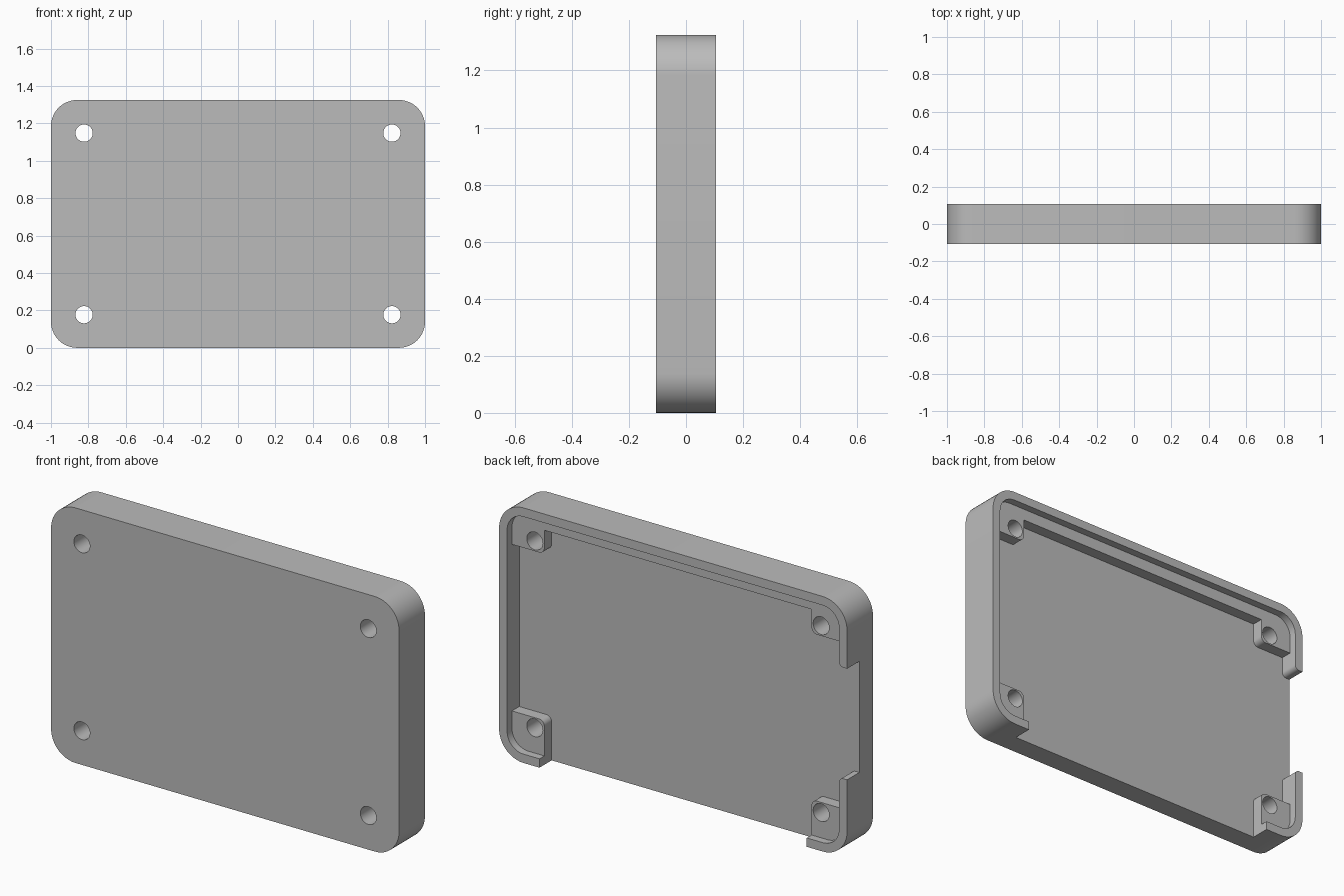
import bpy, bmesh, math
from mathutils import Vector

cube = bpy.data.objects.get("Cube")
if cube:
    bpy.data.objects.remove(cube, do_unlink=True)

# Main dimensions
HEIGHT, HALF_DEPTH = 1.325, 0.106
WALL, CORNER = 0.046, 0.14
FLOOR_Y, LEDGE_Y = 0.006, 0.066
HOLE_X, HOLE_INSET, HOLE_R = 0.823, 0.177, 0.046
IN_X = 1 - WALL
BOSS_X, BOSS_Z = 0.768, 0.23
LEDGE_Z = 1.218
NOTCH_LOW, NOTCH_HIGH = 0.41, 0.987

grey = bpy.data.materials.new("plain grey")
grey.use_nodes = True
grey.diffuse_color = (0.5, 0.5, 0.5, 1)
grey.node_tree.nodes["Principled BSDF"].inputs["Base Color"].default_value = (0.5, 0.5, 0.5, 1)


def fillet(corners, steps=12):
    """Round each (x, z, radius) right-angled corner of an outline."""
    out = []
    for i, (x, z, r) in enumerate(corners):
        p = Vector((x, z))
        if r == 0:
            out.append(p)
            continue
        a = (Vector(corners[i - 1][:2]) - p).normalized() * r
        b = (Vector(corners[(i + 1) % len(corners)][:2]) - p).normalized() * r
        for k in range(steps + 1):
            t = k / steps * math.pi / 2
            out.append(p + a + b - b * math.cos(t) - a * math.sin(t))
    return out


def rounded_rect(x, z0, z1, r):
    return fillet([(-x, z0, r), (x, z0, r), (x, z1, r), (-x, z1, r)])


def prism(name, outline, y0, y1):
    """Extrude an outline in x and z along y."""
    bm = bmesh.new()
    face = bm.faces.new([bm.verts.new((p.x, y0, p.y)) for p in outline])
    ext = bmesh.ops.extrude_face_region(bm, geom=[face])["geom"]
    verts = [g for g in ext if isinstance(g, bmesh.types.BMVert)]
    bmesh.ops.translate(bm, verts=verts, vec=(0, y1 - y0, 0))
    bmesh.ops.recalc_face_normals(bm, faces=bm.faces)
    mesh = bpy.data.meshes.new(name)
    bm.to_mesh(mesh)
    bm.free()
    obj = bpy.data.objects.new(name, mesh)
    bpy.context.collection.objects.link(obj)
    mesh.materials.append(grey)
    return obj


def cut(target, cutter):
    mod = target.modifiers.new("cut", "BOOLEAN")
    mod.operation, mod.solver, mod.object = "DIFFERENCE", "EXACT", cutter
    cutter.hide_render = True
    bpy.context.view_layer.update()
    graph = bpy.context.evaluated_depsgraph_get()
    mesh = bpy.data.meshes.new_from_object(target.evaluated_get(graph))
    target.modifiers.clear()
    target.data = mesh
    bpy.data.objects.remove(cutter, do_unlink=True)


# Solid shell with rounded corners
case = prism("case_half", rounded_rect(1, 0, HEIGHT, CORNER), -HALF_DEPTH, HALF_DEPTH)

# Shallow recess inside the rim, down to the corner bosses and top ledge
cut(case, prism("rim_recess", rounded_rect(IN_X, WALL, HEIGHT - WALL, CORNER - WALL),
                LEDGE_Y, 0.3))

# Deep pocket around the bosses, open at the bottom and at one side
boss_top = HEIGHT - BOSS_Z
pocket = fillet([
    (-BOSS_X, -0.1, 0), (BOSS_X, -0.1, 0),
    (BOSS_X, BOSS_Z, 0.03), (IN_X, BOSS_Z, 0),
    (IN_X, boss_top, 0), (BOSS_X, boss_top, 0.03),
    (BOSS_X, LEDGE_Z, 0), (-BOSS_X, LEDGE_Z, 0),
    (-BOSS_X, boss_top, 0.03), (-IN_X, boss_top, 0),
    (-IN_X, NOTCH_HIGH, 0.025), (-1.1, NOTCH_HIGH, 0),
    (-1.1, NOTCH_LOW, 0), (-IN_X, NOTCH_LOW, 0.025),
    (-IN_X, BOSS_Z, 0), (-BOSS_X, BOSS_Z, 0.03)])
cut(case, prism("floor_pocket", pocket, FLOOR_Y, 0.3))

# Screw holes through the four bosses
for x in (-HOLE_X, HOLE_X):
    for z in (HOLE_INSET, HEIGHT - HOLE_INSET):
        ring = [Vector((x + HOLE_R * math.cos(a), z + HOLE_R * math.sin(a)))
                for a in (k * math.tau / 40 for k in range(40))]
        cut(case, prism("screw_hole", ring, -0.3, 0.3))

# Smooth curves, crisp edges
bpy.ops.object.select_all(action="DESELECT")
case.select_set(True)
bpy.context.view_layer.objects.active = case
bpy.ops.object.shade_smooth_by_angle(angle=math.radians(30))
